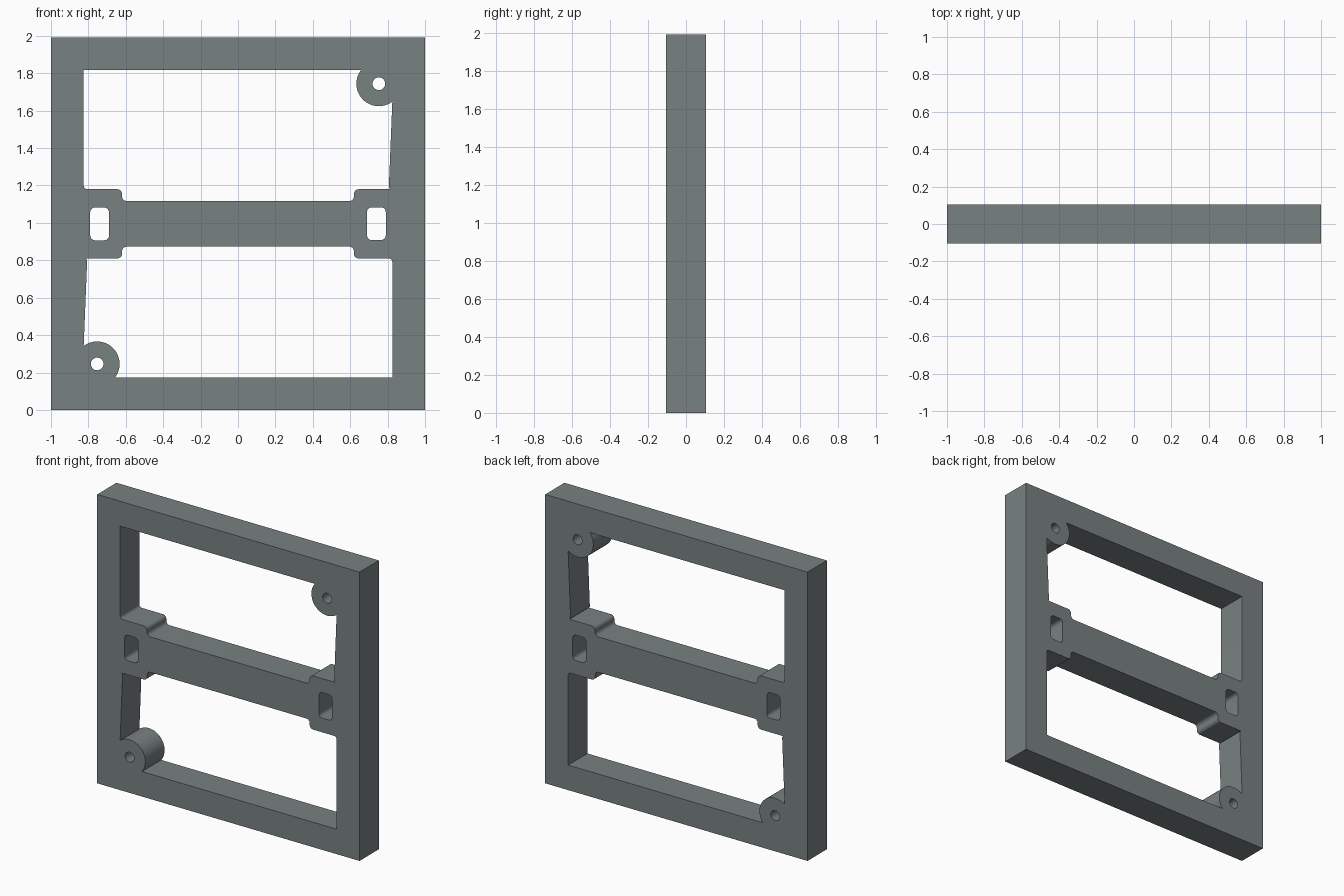
import bpy, bmesh
from math import pi, cos, sin, acos, asin
from mathutils import Vector

if "Cube" in bpy.data.objects:
    bpy.data.objects.remove(bpy.data.objects["Cube"])

HEIGHT, DEPTH = 1.99, 0.21
MID = HEIGHT / 2


def arc(cx, cz, r, a0, a1, n):
    return [Vector((cx + r * cos(a0 + (a1 - a0) * i / n),
                    cz + r * sin(a0 + (a1 - a0) * i / n))) for i in range(n + 1)]


def rounded(corners, n=6):
    """Corners are (x, z, fillet radius); all filleted corners are right angles."""
    out = []
    for i, (x, z, r) in enumerate(corners):
        p = Vector((x, z))
        if r == 0:
            out.append(p)
            continue
        a = (Vector(corners[i - 1][:2]) - p).normalized()
        b = (Vector(corners[(i + 1) % len(corners)][:2]) - p).normalized()
        c = p + (a + b) * r
        for k in range(n + 1):
            t = pi / 2 * k / n
            out.append(c - b * r * cos(t) - a * r * sin(t))
    return out


def half_turn(loop):
    return [Vector((-p.x, HEIGHT - p.y)) for p in loop]


# Outer frame outline
outline = rounded([(-1, 0, 0), (1, 0, 0), (1, HEIGHT, 0), (-1, HEIGHT, 0)])

# Upper opening: stepped crossbar edge below, round screw boss in one corner
IN_X, IN_Z, TAB_X, TAB_Z, BAR_Z, F = 0.825, 1.818, 0.62, 1.18, 1.117, 0.025
BX, BZ, BR = 0.753, 1.744, 0.12
opening = rounded([(-IN_X, IN_Z, 0), (-IN_X, TAB_Z, 0.02), (-TAB_X, TAB_Z, F),
                   (-TAB_X, BAR_Z, F), (TAB_X, BAR_Z, F), (TAB_X, TAB_Z, F),
                   (IN_X, TAB_Z, 0.02)])
opening += arc(BX, BZ, BR, -acos((IN_X - BX) / BR),
               -pi - asin((IN_Z - BZ) / BR), 32)

# Screw hole and crossbar slot
hole = arc(BX, BZ, 0.034, 0, 2 * pi, 32)[:-1]
slot = rounded([(0.69, 0.908, F), (0.79, 0.908, F),
                (0.79, 1.083, F), (0.69, 1.083, F)])

# Fill the profile with its openings, then extrude it through the depth
bm = bmesh.new()
loops = [outline]
for loop in (opening, hole, slot):
    loops += [loop, half_turn(loop)]
for loop in loops:
    vs = [bm.verts.new((p.x, -DEPTH / 2, p.y)) for p in loop]
    for i, v in enumerate(vs):
        bm.edges.new((vs[i - 1], v))
bmesh.ops.triangle_fill(bm, edges=bm.edges[:], use_beauty=True, normal=(0, -1, 0))
ext = bmesh.ops.extrude_face_region(bm, geom=bm.faces[:], use_keep_orig=True)
bmesh.ops.translate(bm, vec=(0, DEPTH, 0),
                    verts=[g for g in ext["geom"] if isinstance(g, bmesh.types.BMVert)])
bmesh.ops.recalc_face_normals(bm, faces=bm.faces[:])
mesh = bpy.data.meshes.new("mounting_frame")
bm.to_mesh(mesh)
bm.free()

frame = bpy.data.objects.new("mounting_frame", mesh)
bpy.context.collection.objects.link(frame)
grey = bpy.data.materials.new("slate grey")
grey.diffuse_color = (0.19, 0.22, 0.22, 1)
grey.use_nodes = True
grey.node_tree.nodes["Principled BSDF"].inputs["Base Color"].default_value = grey.diffuse_color
mesh.materials.append(grey)

# Smooth fillets and holes, keep the rims sharp
bpy.context.view_layer.objects.active = frame
frame.select_set(True)
bpy.ops.object.shade_smooth_by_angle(angle=pi / 6)
